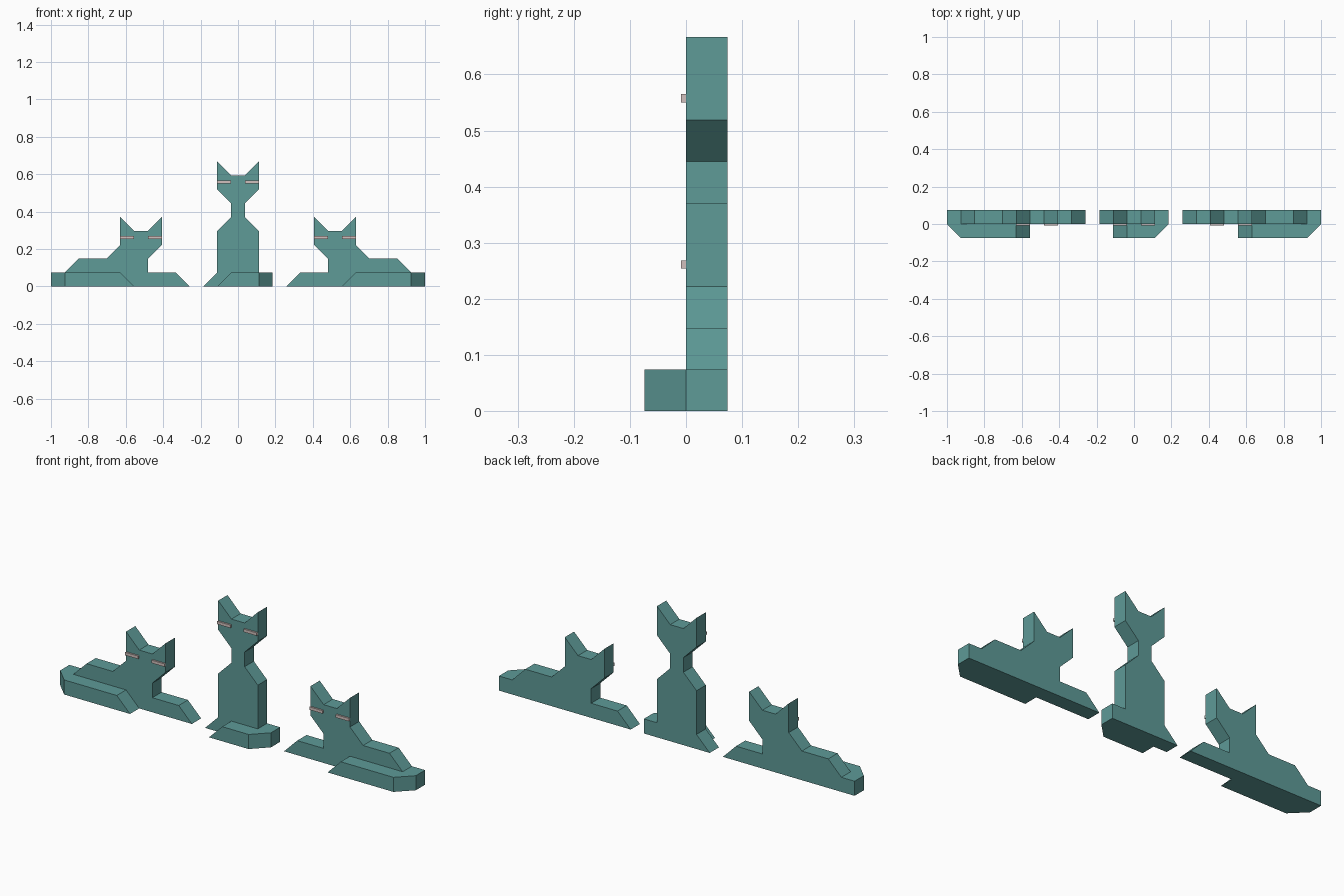
import bpy, bmesh

if "Cube" in bpy.data.objects:
    bpy.data.objects.remove(bpy.data.objects["Cube"])

U = 2 / 27  # the whole model sits on a grid of 27 units


def material(name, color):
    m = bpy.data.materials.new(name)
    m.diffuse_color = (*color, 1)
    m.use_nodes = True
    m.node_tree.nodes["Principled BSDF"].inputs["Base Color"].default_value = m.diffuse_color
    return m


teal = material("teal", (0.112, 0.325, 0.312))
pale = material("pale_pink_grey", (0.64, 0.53, 0.51))


def loft(name, loop_a, loop_b, mat):
    """Solid between two matching loops, given in grid units."""
    bm = bmesh.new()
    a = [bm.verts.new([c * U for c in p]) for p in loop_a]
    b = [bm.verts.new([c * U for c in p]) for p in loop_b]
    bm.faces.new(a)
    bm.faces.new(b[::-1])
    for i in range(len(a)):
        j = (i + 1) % len(a)
        bm.faces.new((a[j], a[i], b[i], b[j]))
    bmesh.ops.recalc_face_normals(bm, faces=bm.faces)
    mesh = bpy.data.meshes.new(name)
    bm.to_mesh(mesh)
    bm.free()
    mesh.materials.append(mat)
    obj = bpy.data.objects.new(name, mesh)
    bpy.context.collection.objects.link(obj)


def plate(name, profile, y0, y1, mat):
    loft(name, [(x, y0, z) for x, z in profile],
         [(x, y1, z) for x, z in profile], mat)


def cat(name, profile, side, tail_start, tail_end, head_x, eye_z):
    # Flat silhouette body
    plate(name + "_body", [(side * x, z) for x, z in profile], 0, 1, teal)

    # Tail in front: sloped tip, chamfered outer corner
    def outline(tip, z):
        return [(side * x, y, z) for x, y in
                ((tip, 0), (tip, -1), (tail_end - 1, -1), (tail_end, 0))]
    loft(name + "_tail", outline(tail_start, 0), outline(tail_start + 1, 1), teal)

    # Narrow eyes as thin plates
    for label, dx in (("inner", -1), ("outer", 1)):
        cx = side * (head_x + dx)
        box = [(cx + sx * 0.5, eye_z + sz * 0.1)
               for sx, sz in ((-1, -1), (1, -1), (1, 1), (-1, 1))]
        plate(f"{name}_{label}_eye", box, -0.12, 0, pale)


# Sitting cat in the middle
sitting = [(-2.5, 0), (-1.5, 1), (-1.5, 4), (-0.5, 5), (-0.5, 6), (-1.5, 7),
           (-1.5, 9), (-0.5, 8), (0.5, 8), (1.5, 9), (1.5, 7), (0.5, 6),
           (0.5, 5), (1.5, 4), (1.5, 1), (2.5, 1), (2.5, 0)]
cat("sitting_cat", sitting, 1, -1.5, 2.5, 0, 7.53)

# Mirrored pair of lying cats
lying = [(3.5, 0), (4.5, 1), (6.5, 1), (6.5, 2), (5.5, 3), (5.5, 5), (6.5, 4),
         (7.5, 4), (8.5, 5), (8.5, 3), (9.5, 2), (11.5, 2), (12.5, 1),
         (13.5, 1), (13.5, 0)]
for label, side in (("left", -1), ("right", 1)):
    cat(label + "_lying_cat", lying, side, 7.5, 13.5, 7, 3.53)
